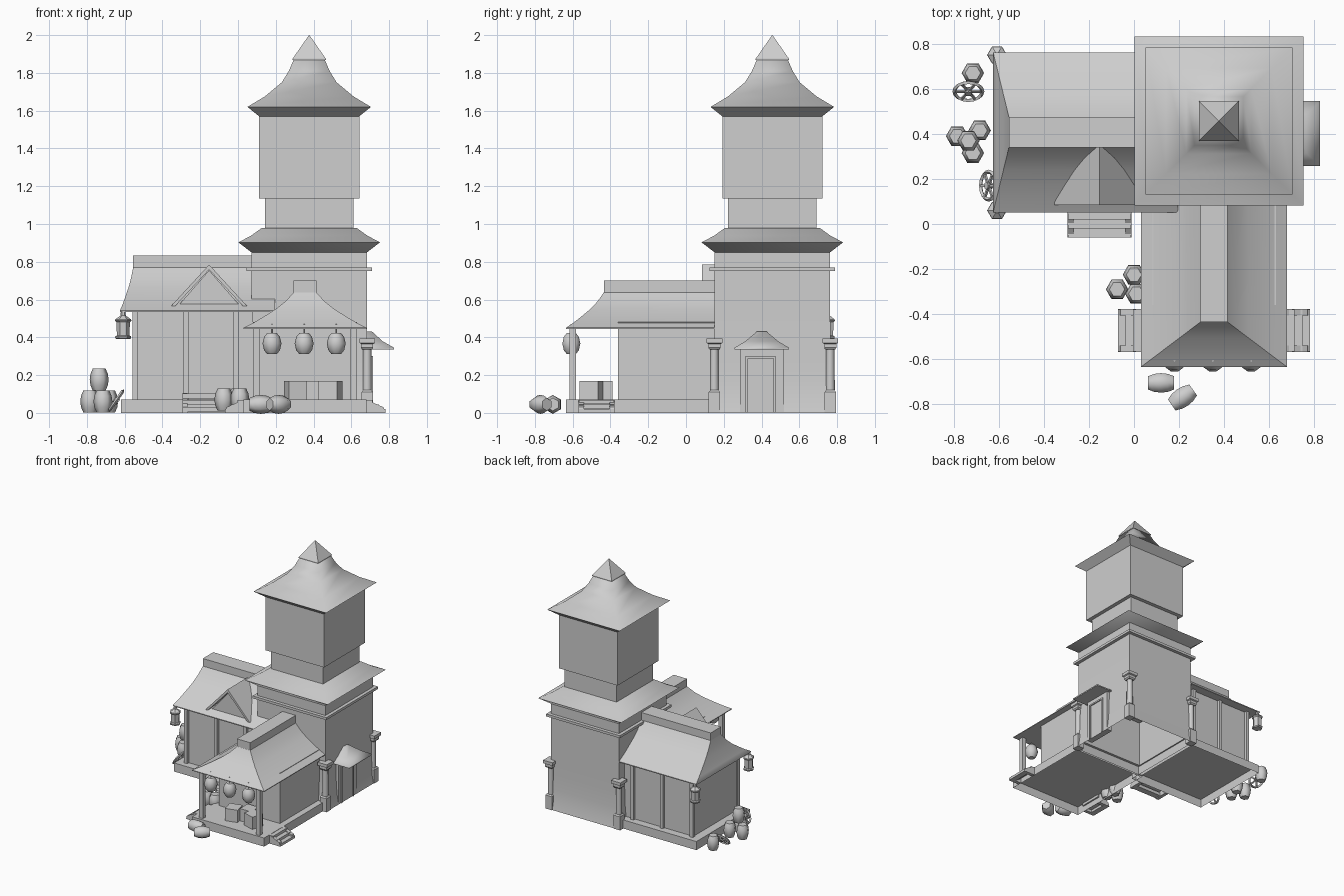
import bpy
from math import pi, cos, sin, radians
from mathutils import Matrix

cube = bpy.data.objects.get("Cube")
if cube:
    bpy.data.objects.remove(cube, do_unlink=True)

# One plain colour for everything
GREY = (0.62, 0.62, 0.62, 1)
mat = bpy.data.materials.new("plain grey")
mat.use_nodes = True
mat.diffuse_color = GREY
mat.node_tree.nodes["Principled BSDF"].inputs["Base Color"].default_value = GREY


def make(name, verts, faces, smooth=0, loc=(0, 0, 0), rot=(0, 0, 0)):
    me = bpy.data.meshes.new(name)
    me.from_pydata(verts, [], faces)
    me.materials.append(mat)
    if smooth:
        me.shade_smooth()
        me.set_sharp_from_angle(angle=radians(smooth))
    ob = bpy.data.objects.new(name, me)
    ob.location, ob.rotation_euler = loc, rot
    bpy.context.collection.objects.link(ob)
    return ob


def skin(rings, bottom=True):
    """Skin through rings with equal point counts, capped at the ends."""
    n = len(rings[0])
    verts = [p for r in rings for p in r]
    faces = [(k * n + i, k * n + (i + 1) % n, (k + 1) * n + (i + 1) % n, (k + 1) * n + i)
             for k in range(len(rings) - 1) for i in range(n)]
    faces.append(tuple(range(len(verts) - n, len(verts))))
    if bottom:
        faces.append(tuple(reversed(range(n))))
    return verts, faces


def rect(x0, x1, y0, y1, z):
    return [(x0, y0, z), (x1, y0, z), (x1, y1, z), (x0, y1, z)]


def box(name, x0, x1, y0, y1, z0, z1, bottom=True, **kw):
    return make(name, *skin([rect(x0, x1, y0, y1, z) for z in (z0, z1)], bottom), **kw)


def tiers(name, cx, cy, steps, smooth=0, bottom=True):
    """Stack of square sections given as (half width, height)."""
    rings = [rect(cx - h, cx + h, cy - h, cy + h, z) for h, z in steps]
    return make(name, *skin(rings, bottom), smooth)


def lathe(name, profile, sides, loc, rot=(0, 0, 0), smooth=0):
    rings = [[(r * cos(2 * pi * i / sides), r * sin(2 * pi * i / sides), z)
              for i in range(sides)] for r, z in profile]
    return make(name, *skin(rings), smooth, loc, rot)


def prism(name, outline, x0, x1, **kw):
    """Extrude a counter-clockwise (y, z) outline along x."""
    return make(name, *skin([[(x, y, z) for y, z in outline] for x in (x0, x1)]), **kw)


# ---- Tower ----
TX, TY = 0.377, 0.457
tiers("tower_body", TX, TY,
      [(.332, 0), (.32, .06), (.311, .16), (.307, .3), (.306, .86)], 30, bottom=False)
tiers("tower_band", TX, TY, [(.333, .75), (.333, .77)])
tiers("tower_lower_roof", TX, TY, [(.306, .85), (.375, .903), (.308, .938), (.25, .98)], 62)
tiers("tower_neck", TX, TY, [(.234, .95), (.234, 1.15)])
tiers("tower_upper_room", TX, TY, [(.265, 1.135), (.265, 1.6)])
tiers("tower_upper_eaves", TX, TY, [(.265, 1.57), (.327, 1.62)])
tiers("tower_upper_roof", TX, TY,
      [(.327, 1.62), (.235, 1.675), (.145, 1.75), (.108, 1.81), (.08, 1.875)], 75)
tiers("tower_cap", TX, TY, [(.088, 1.868), (.088, 1.875), (.001, 2)])

# Corner pillars with bases and stepped capitals, none where the wings meet
for sx, sy in ((1, -1), (1, 1), (-1, 1)):
    px, py = TX + sx * .307, TY + sy * .307
    tiers("pillar_base", px, py, [(.03, 0), (.03, .11), (.022, .12)])
    lathe("pillar_shaft", [(.024, .12), (.022, .34)], 8, (px, py, 0), smooth=50)
    tiers("pillar_capital", px, py,
          [(.025, .335), (.032, .345), (.032, .365), (.042, .37), (.042, .395)])

# ---- Side entrance ----
box("entrance_walls", .66, .708, .285, .52, 0, .36)
for y in (.315, .463):
    box("entrance_door_jamb", .70, .716, y, y + .012, 0, .3)
box("entrance_door_lintel", .70, .716, .315, .475, .288, .3)
make("entrance_roof", *skin([rect(.66, .826, .257, .545, .335), rect(.66, .826, .257, .545, .345),
                            rect(.66, .765, .315, .487, .38), rect(.66, .71, .375, .427, .43)]), 75)


# ---- Hipped wing roofs, built along +y then turned ----
def wing_roof(name, half, ridge, length, hip, z0, z1, loc, turn):
    rings = [rect(-half, half, 0, length, z0)]
    for f, g in ((0, .03), (.2, .17), (.42, .35), (.65, .55), (.84, .76), (1, 1)):
        w = half + (ridge - half) * f
        rings.append(rect(-w, w, hip * f, length, z0 + (z1 - z0) * g))
    make(name, *skin(rings), 35, loc, (0, 0, turn))
    box(name + "_ridge", -ridge, ridge, hip, length, z1 - .05, z1 + .062,
        loc=loc, rot=(0, 0, turn))


wing_roof("front_roof", .325, .06, .83, .2, .445, .638, (.355, -.635, 0), 0)
wing_roof("side_roof", .355, .067, .82, .07, .535, .77, (-.625, .407, 0), -pi / 2)

# ---- Side wing ----
box("side_platform", -.62, .07, .06, .752, 0, .07, bottom=False)
box("side_walls", -.55, .08, .125, .69, .07, .56)
for x in (-.545, -.275, -.01):
    for y in (.118, .697):
        box("side_post", x - .014, x + .014, y - .014, y + .014, .07, .56)

# Dormer: recessed gable panel under a peaked roof
DX = -.153
panel = [(-.17, .56), (.17, .56), (0, .755)]
peak = [(-.2, .567), (-.178, .567), (0, .758), (.178, .567), (.2, .567), (0, .785)]
for name, outline, front in (("dormer_panel", panel, .11), ("dormer_roof", peak, .085)):
    prism(name, outline, -.36, -front, loc=(DX, 0, 0), rot=(0, 0, -pi / 2))

# ---- Front wing with open porch ----
box("front_platform", .03, .68, -.635, .14, 0, .07, bottom=False)
box("front_walls", .08, .63, -.36, .16, .07, .48)
for x in (.098, .612):
    box("porch_post", x - .018, x + .018, -.618, -.582, .07, .46)
for x in (.18, .35, .52):
    lathe("paper_lantern", [(.025, -.056), (.042, -.035), (.05, 0), (.042, .035), (.025, .056)],
          10, (x, -.607, .367), smooth=45)
    lathe("lantern_cord", [(.004, 0), (.004, .06)], 6, (x, -.607, .41))
for x, y, turn in ((.305, -.49, .25), (.41, -.44, 0), (.49, -.5, -.3)):
    box("crate", -.05, .05, -.05, .05, 0, .1, loc=(x, y, .07), rot=(0, 0, turn))


# ---- Stairs: treads between sloping side boards ----
def stairs(name, loc, turn, width, run, top):
    for i in range(3):
        y = -run + run * i / 3
        box(name + "_tread", -width / 2, width / 2, y, y + run / 3 + .012,
            top * (i + .5) / 3 - .012, top * (i + 1) / 3 - .003, loc=loc, rot=(0, 0, turn))
    for s in (-1, 1):
        x = s * (width / 2 - .012)
        prism(name + "_side", [(-run, 0), (0, 0), (0, top), (-run * .9, .03)],
              x - .014, x + .014, loc=loc, rot=(0, 0, turn))


stairs("side_stairs", (-.153, .06, 0), 0, .28, .12, .105)
stairs("porch_stairs_left", (.03, -.473, 0), -pi / 2, .186, .1, .07)
stairs("porch_stairs_right", (.68, -.473, 0), pi / 2, .186, .1, .07)

# ---- Hanging corner lanterns ----
for y in (.06, .75):
    lathe("corner_lantern", [(.036, .39), (.042, .397), (.042, .405), (.033, .41), (.036, .48),
                             (.044, .488), (.042, .495), (.014, .515), (.012, .54)],
          6, (-.608, y, 0))

# ---- Barrels ----
BARREL = [(.034, -.058), (.046, -.03), (.05, 0), (.046, .03), (.034, .058)]
for x, y, z in ((-.715, .67, 0), (-.785, .39, 0), (-.685, .415, 0), (-.715, .315, 0),
                (-.735, .37, .116), (0, -.225, .01), (-.075, -.29, .01), (.01, -.31, .01)):
    lathe("barrel", BARREL, 6, (x, y, z + .06), smooth=62)
for x, y, turn in ((.12, -.705, 0), (.215, -.77, radians(35))):
    lathe("fallen_barrel", BARREL, 6, (x, y, .045), (0, pi / 2, turn), 62)

# ---- Leaning cart wheels ----
for loc, rot in (((-.735, .588, .058), (radians(50), 0, 0)),
                 ((-.645, .17, .065), (0, radians(-55), 0))):
    bpy.ops.mesh.primitive_torus_add(location=loc, rotation=rot, major_segments=16,
                                     minor_segments=4, major_radius=.062, minor_radius=.009)
    rim = bpy.context.object
    rim.name = "wheel_rim"
    rim.data.materials.append(mat)
    lathe("wheel_hub", [(.016, -.014), (.016, .014)], 8, loc, rot)
    for k in range(3):
        spoke = box("wheel_spoke", -.06, .06, -.005, .005, -.005, .005, loc=loc)
        turn = Matrix.Rotation(k * pi / 3, 3, "Z")
        spoke.rotation_euler = (rim.rotation_euler.to_matrix() @ turn).to_euler()
